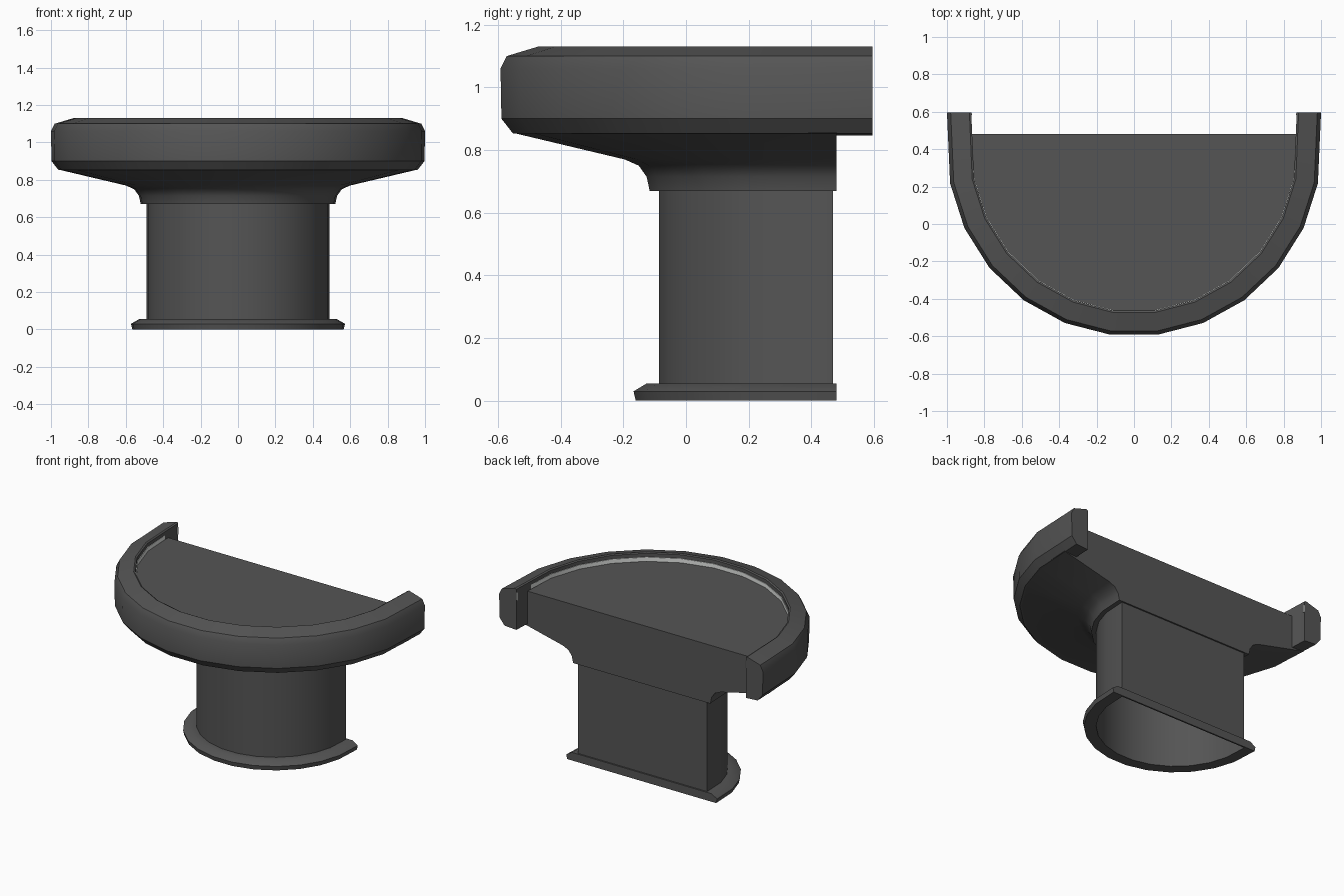
import bpy, bmesh, math

cube = bpy.data.objects.get("Cube")
if cube:
    bpy.data.objects.remove(cube, do_unlink=True)


def material(name, rgb):
    m = bpy.data.materials.new(name)
    m.use_nodes = True
    m.diffuse_color = (*rgb, 1)
    m.node_tree.nodes["Principled BSDF"].inputs["Base Color"].default_value = (*rgb, 1)
    return m


dark = material("dark_grey", (0.09, 0.09, 0.09))
light = material("pale_light", (0.8, 0.82, 0.8))

CENTRE_Y = 0.4
BACK = 0.48
STEPS = 12


def d_curve(r, z, back):
    """Faceted front arc with short straight sides running to the back."""
    pts = [(-r, back, z)]
    for i in range(STEPS):
        a = math.radians(-79.5 + 159 * i / (STEPS - 1))
        pts.append((r * math.sin(a), CENTRE_Y - r * math.cos(a), z))
    return pts + [(r, back, z)]


def build(name, profile, mat, closed_back=True, closed_profile=False, cap_top=False, cap_bottom=False):
    """Skin a profile of (radius, height, back) along the D curve."""
    bm = bmesh.new()
    rows = [[bm.verts.new(p) for p in d_curve(*row)] for row in profile]
    n, count = len(rows[0]), len(rows)
    for j in range(count if closed_profile else count - 1):
        a, b = rows[j], rows[(j + 1) % count]
        for i in range(n if closed_back else n - 1):
            k = (i + 1) % n
            bm.faces.new((a[i], a[k], b[k], b[i]))
    if closed_profile and not closed_back:
        for end in (0, -1):
            bm.faces.new([row[end] for row in rows])
    if cap_bottom:
        bm.faces.new(rows[0])
    if cap_top:
        bm.faces.new(rows[-1])
    bmesh.ops.recalc_face_normals(bm, faces=bm.faces)
    mesh = bpy.data.meshes.new(name)
    bm.to_mesh(mesh)
    bm.free()
    mesh.materials.append(mat)
    obj = bpy.data.objects.new(name, mesh)
    bpy.context.collection.objects.link(obj)
    bpy.ops.object.select_all(action="DESELECT")
    obj.select_set(True)
    bpy.context.view_layer.objects.active = obj
    bpy.ops.object.shade_smooth_by_angle(angle=math.radians(35))
    return obj


# Foot moulding, open underneath
build("foot", [(0.49, 0, 0.47), (0.565, 0, BACK), (0.572, 0.03, BACK),
               (0.53, 0.055, BACK), (0.49, 0.055, 0.47)], dark, closed_profile=True)

# Hollow column
build("column", [(0.49, 0, 0.47), (0.49, 0.68, 0.47)], dark)

# Flared neck and recessed table top
flare = [(0.52, 0.67), (0.53, 0.715), (0.555, 0.75), (0.6, 0.77),
         (0.96, 0.855), (0.875, 0.87), (0.875, 1.07)]
build("table_top", [(r, z, BACK) for r, z in flare], dark, cap_top=True, cap_bottom=True)

# Padded rim, reaching past the back of the table
rim = [(0.87, 0.847), (0.96, 0.853), (0.997, 0.9), (1.0, 1.06),
       (0.98, 1.1), (0.88, 1.13), (0.87, 1.125)]
build("rim", [(r, z, 0.595) for r, z in rim], dark, closed_back=False, closed_profile=True)

# Light strip along the inside of the rim
strip = [(0.866, 1.072), (0.872, 1.072), (0.872, 1.1), (0.866, 1.1)]
build("light_strip", [(r, z, BACK) for r, z in strip], light, closed_back=False, closed_profile=True)

# Upright ends of the light strip
for side, label in ((1, "left"), (-1, "right")):
    bpy.ops.mesh.primitive_cube_add(size=1, location=(side * 0.869, 0.588, 1.075))
    tip = bpy.context.object
    tip.name = label + "_strip_end"
    tip.scale = (0.008, 0.008, 0.05)
    tip.data.materials.append(light)
